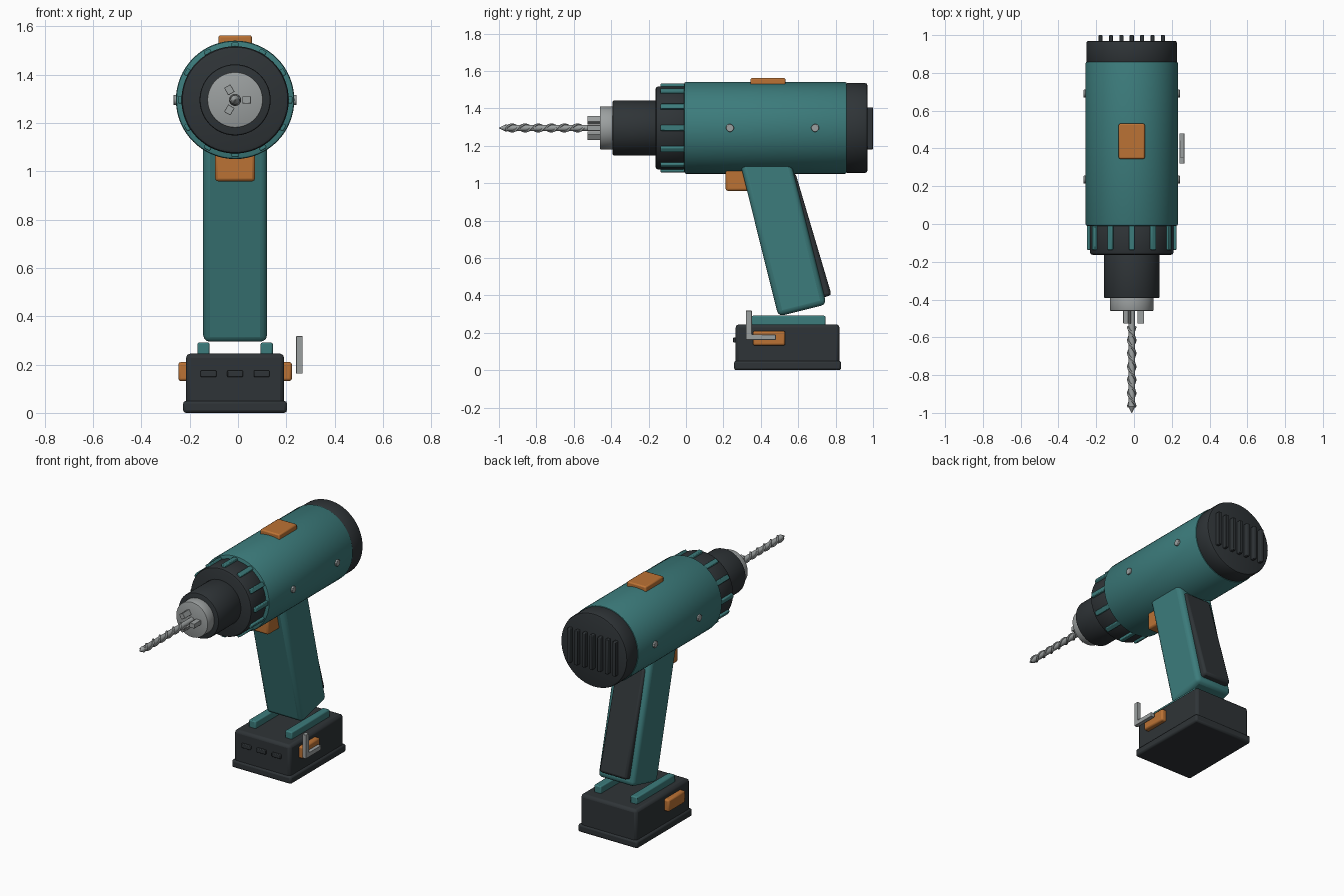
import bpy, bmesh
from math import radians, sin, cos, pi, tau
from mathutils import Matrix, Vector

if "Cube" in bpy.data.objects:
    bpy.data.objects.remove(bpy.data.objects["Cube"])

CX, CZ = -0.012, 1.295          # tool axis


def material(name, rgb):
    m = bpy.data.materials.new(name)
    m.diffuse_color = (*rgb, 1)
    m.use_nodes = True
    m.node_tree.nodes["Principled BSDF"].inputs["Base Color"].default_value = m.diffuse_color
    return m


TEAL = material("teal", (0.045, 0.20, 0.20))
DARK = material("dark", (0.028, 0.034, 0.038))
ORANGE = material("orange", (0.50, 0.17, 0.035))
METAL = material("metal", (0.33, 0.35, 0.35))


def finish(bm, name, mat, matrix=Matrix(), bevel=0, segments=2):
    bmesh.ops.recalc_face_normals(bm, faces=bm.faces)
    me = bpy.data.meshes.new(name)
    bm.to_mesh(me)
    bm.free()
    me.materials.append(mat)
    ob = bpy.data.objects.new(name, me)
    bpy.context.collection.objects.link(ob)
    ob.matrix_world = matrix
    if bevel:
        mod = ob.modifiers.new("bevel", 'BEVEL')
        mod.width, mod.segments = bevel, segments
    bpy.ops.object.select_all(action='DESELECT')
    ob.select_set(True)
    bpy.context.view_layer.objects.active = ob
    bpy.ops.object.shade_smooth_by_angle(angle=radians(35))
    return ob


def box(name, size, loc, mat, bevel=0.0, rot=Matrix(), segments=2):
    bm = bmesh.new()
    bmesh.ops.create_cube(bm, size=1)
    bmesh.ops.scale(bm, vec=size, verts=bm.verts)
    return finish(bm, name, mat, Matrix.Translation(loc) @ rot, bevel, segments)


def lathe(name, profile, mat, segs=64):
    """Spin (radius, y) points around the tool axis."""
    bm = bmesh.new()
    rings = []
    for r, y in profile:
        rings.append([bm.verts.new((r * cos(tau * i / segs), y, r * sin(tau * i / segs)))
                      for i in range(segs)])
    for a, b in zip(rings, rings[1:]):
        for i in range(segs):
            j = (i + 1) % segs
            bm.faces.new((a[i], a[j], b[j], b[i]))
    bm.faces.new(rings[0])
    bm.faces.new(rings[-1])
    return finish(bm, name, mat, Matrix.Translation((CX, 0, CZ)))


def drum(name, r, y0, y1, mat, b=0.01):
    """Capped cylinder with rounded rims."""
    k = 0.3 * b
    return lathe(name, [(r - b, y0), (r - k, y0 + k), (r, y0 + b),
                        (r, y1 - b), (r - k, y1 - k), (r - b, y1)], mat)


# Motor housing, rear cap, clutch and chuck
drum("motor_housing", 0.245, -0.01, 0.86, TEAL, 0.01)
drum("rear_cap", 0.24, 0.85, 0.97, DARK, 0.012)
drum("clutch_ring", 0.222, -0.163, 0.0, DARK, 0.014)
drum("chuck_sleeve", 0.147, -0.393, -0.15, DARK, 0.008)
drum("chuck_nose", 0.115, -0.46, -0.38, METAL, 0.005)

# Clutch grip ribs
for i in range(12):
    a = tau * i / 12
    box(f"clutch_rib_{i + 1}", (0.03, 0.13, 0.03),
        (CX + 0.222 * sin(a), -0.072, CZ + 0.222 * cos(a)), TEAL, 0.005,
        Matrix.Rotation(a, 4, 'Y'))

# Chuck jaws
for i in range(3):
    a = tau * i / 3
    box(f"chuck_jaw_{i + 1}", (0.035, 0.08, 0.03),
        (CX + 0.048 * cos(a), -0.487, CZ + 0.048 * sin(a)), METAL, 0.002,
        Matrix.Rotation(-a, 4, 'Y'))

# Drill bit: core with pointed tip, and two spiral flutes
lathe("drill_core", [(0.001, -1.0), (0.019, -0.965), (0.017, -0.955), (0.017, -0.45)], METAL, 24)
bm = bmesh.new()
STEPS, SIDES = 72, 6
for phase in (0, pi):
    rings = []
    for s in range(STEPS + 1):
        t = s / STEPS
        a = phase + tau * t * 0.42 / 0.14
        out, tan = Vector((cos(a), 0, sin(a))), Vector((-sin(a), 0, cos(a)))
        side = (Vector((0, 1, 0)) - tan * 0.7).normalized()
        c = out * 0.017 + Vector((0, -0.965 + 0.42 * t, 0))
        rings.append([bm.verts.new(c + 0.008 * (out * cos(tau * k / SIDES) + side * sin(tau * k / SIDES)))
                      for k in range(SIDES)])
    for p, q in zip(rings, rings[1:]):
        for k in range(SIDES):
            n = (k + 1) % SIDES
            bm.faces.new((p[k], p[n], q[n], q[k]))
    bm.faces.new(rings[0])
    bm.faces.new(rings[-1])
finish(bm, "drill_flutes", METAL, Matrix.Translation((CX, 0, CZ)))

# Rear vent slats
for i in range(7):
    box(f"vent_slat_{i + 1}", (0.022, 0.045, 0.225),
        (CX + (i - 3) * 0.055, 0.9775, 1.293), DARK, 0.004)

# Speed switch and trigger
box("speed_switch", (0.138, 0.187, 0.06), (CX, 0.438, 1.532), ORANGE, 0.008)
box("trigger", (0.165, 0.15, 0.16), (CX, 0.287, 1.038), ORANGE, 0.012)

# Handle and rear grip pad
box("handle", (0.264, 0.265, 0.92), (CX, 0.511, 0.766), TEAL, 0.028,
    Matrix.Rotation(radians(14), 4, 'X'), 3)
box("grip_pad", (0.2, 0.06, 0.68), (CX, 0.653, 0.719), DARK, 0.015,
    Matrix.Rotation(radians(16.5), 4, 'X'))

# Battery pack
box("battery", (0.406, 0.555, 0.225), (CX, 0.543, 0.133), DARK, 0.018)
box("battery_base", (0.43, 0.573, 0.05), (CX, 0.543, 0.025), DARK, 0.012)
for i in (-1, 0, 1):
    box(f"charge_light_{i + 2}", (0.065, 0.03, 0.027), (CX + i * 0.11, 0.267, 0.162), DARK, 0.004)

# Mirrored parts: housing screws, battery rails and latches
for side, s in (("left", -1), ("right", 1)):
    for n, y in enumerate((0.235, 0.69)):
        bm = bmesh.new()
        bmesh.ops.create_cone(bm, cap_ends=True, segments=20, radius1=0.021, radius2=0.021, depth=0.03)
        finish(bm, f"housing_screw_{side}_{n + 1}", METAL,
               Matrix.Translation((CX + s * 0.24, y, CZ)) @ Matrix.Rotation(pi / 2, 4, 'Y'), 0.003)
    box(f"battery_rail_{side}", (0.05, 0.395, 0.06), (CX + s * 0.131, 0.548, 0.261), TEAL, 0.007)
    box(f"battery_latch_{side}", (0.05, 0.173, 0.078), (CX + s * 0.21, 0.444, 0.171), ORANGE, 0.01)

# Belt hook
bm = bmesh.new()
pts = [(0.32, 0.162), (0.48, 0.162), (0.48, 0.19), (0.352, 0.19), (0.352, 0.318), (0.32, 0.318)]
f = bm.faces.new([bm.verts.new((0.241, y, z)) for y, z in pts])
ext = bmesh.ops.extrude_face_region(bm, geom=[f])
bmesh.ops.translate(bm, vec=(0.026, 0, 0),
                    verts=[v for v in ext["geom"] if isinstance(v, bmesh.types.BMVert)])
finish(bm, "belt_hook", METAL, bevel=0.002)
